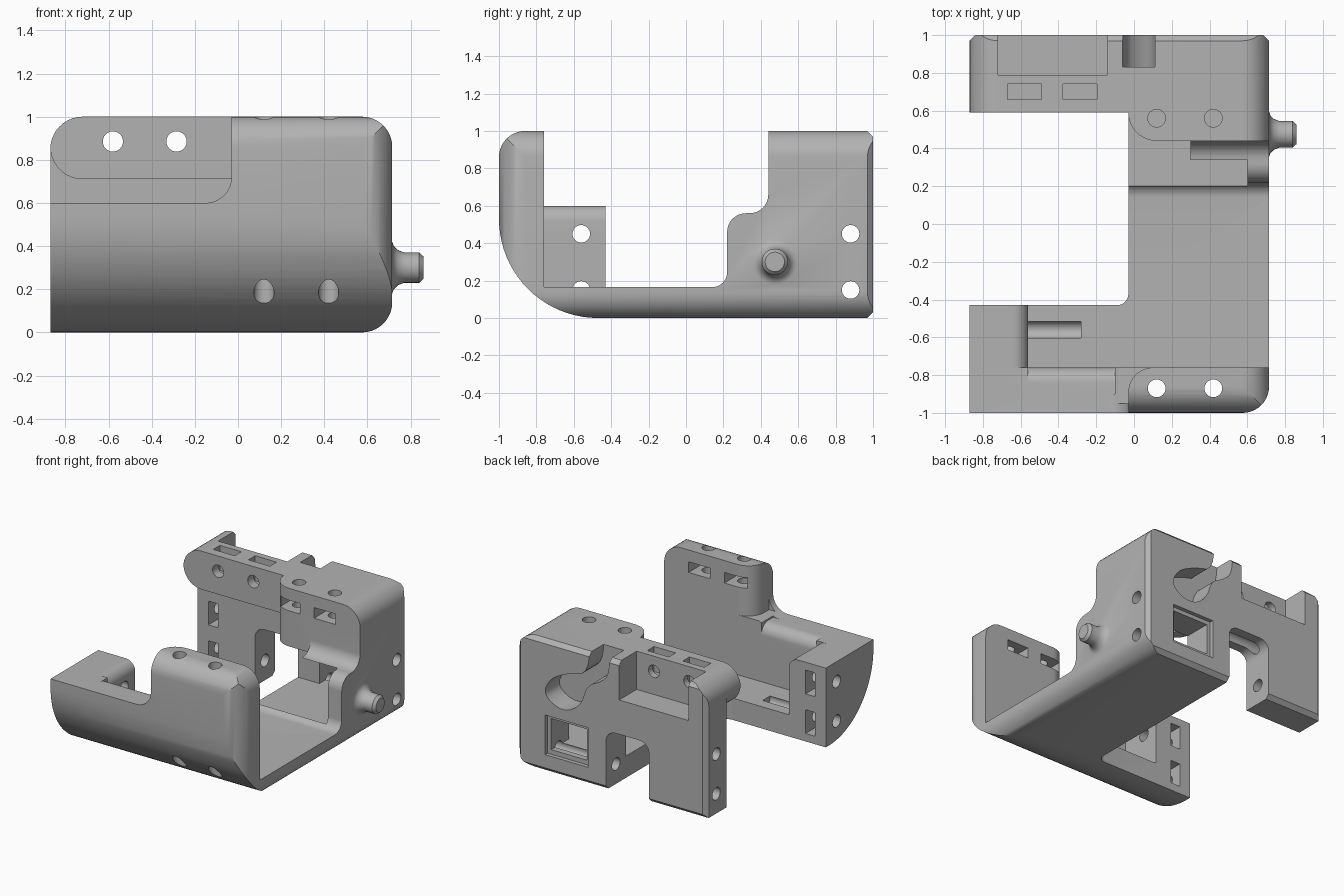
import bpy, bmesh, math
from mathutils import Vector

if "Cube" in bpy.data.objects:
    bpy.data.objects.remove(bpy.data.objects["Cube"], do_unlink=True)

grey = bpy.data.materials.new("plain grey")
grey.use_nodes = True
grey.diffuse_color = (0.45, 0.45, 0.45, 1)
grey.node_tree.nodes["Principled BSDF"].inputs["Base Color"].default_value = grey.diffuse_color


def outline(corners):
    """Right-angled corners (a, b[, radius[, steps]]) turned into rounded points."""
    pts, n = [], len(corners)
    for i, c in enumerate(corners):
        p = Vector(c[:2])
        if len(c) == 2:
            pts.append(p)
            continue
        r, steps = c[2], c[3] if len(c) > 3 else 10
        u = (Vector(corners[i - 1][:2]) - p).normalized()
        v = (Vector(corners[(i + 1) % n][:2]) - p).normalized()
        mid = p + (u + v) * r
        for k in range(steps + 1):
            t = math.pi / 2 * k / steps
            pts.append(mid - v * r * math.cos(t) - u * r * math.sin(t))
    return pts


def to_object(name, bm):
    bmesh.ops.recalc_face_normals(bm, faces=bm.faces)
    mesh = bpy.data.meshes.new(name)
    bm.to_mesh(mesh)
    bm.free()
    mesh.materials.append(grey)
    obj = bpy.data.objects.new(name, mesh)
    bpy.context.collection.objects.link(obj)
    return obj


def prism(name, axis, pts, lo, hi):
    place = {"x": lambda p, d: (d, p[0], p[1]),
             "y": lambda p, d: (p[0], d, p[1]),
             "z": lambda p, d: (p[0], p[1], d)}[axis]
    bm = bmesh.new()
    face = bm.faces.new([bm.verts.new(place(p, lo)) for p in pts])
    ext = bmesh.ops.extrude_face_region(bm, geom=[face])["geom"]
    shift = Vector(place((0, 0), hi - lo))
    bmesh.ops.translate(bm, vec=shift, verts=[v for v in ext if isinstance(v, bmesh.types.BMVert)])
    return to_object(name, bm)


def combine(tool, operation="DIFFERENCE"):
    mod = body.modifiers.new("combine", "BOOLEAN")
    mod.operation, mod.solver, mod.object = operation, "EXACT", tool
    bpy.context.view_layer.objects.active = body
    bpy.ops.object.modifier_apply(modifier=mod.name)
    bpy.data.objects.remove(tool, do_unlink=True)


def cut(axis, corners, lo, hi):
    combine(prism("cutter", axis, outline(corners), lo, hi))


def box(x0, x1, y0, y1, z0, z1):
    cut("z", [(x0, y0), (x1, y0), (x1, y1), (x0, y1)], z0, z1)


def hole(axis, a, b, lo, hi, r=0.047):
    ring = [(a + r * math.cos(math.tau * k / 24), b + r * math.sin(math.tau * k / 24))
            for k in range(24)]
    combine(prism("cutter", axis, ring, lo, hi))


L, R, MID = -0.87, 0.715, -0.03     # left end, right end, step between halves
FLOOR, WALL = 0.165, 0.76           # floor top, inner face of both walls

# Outer block, rounded in all three directions
body = prism("bracket_body", "x", outline([(-1, 0, 0.53, 20), (1, 0, 0.03, 1),
                                           (1, 1, 0.03, 1), (-1, 1, 0.14)]), L, R)
combine(prism("side_limits", "y", outline([(L, 0), (R, 0, 0.14), (R, 1, 0.14), (L, 1, 0.15)]),
              -2, 2), "INTERSECT")
combine(prism("plan_limits", "z", outline([(L, -1), (R, -1, 0.14), (R, 1, 0.03, 1),
                                           (L, 1, 0.03, 1)]), -2, 2), "INTERSECT")

# Central space with stepped side wall
cut("x", [(-WALL, FLOOR), (0.22, FLOOR, 0.08), (0.22, 0.56, 0.1), (0.44, 0.56, 0.1),
          (0.44, 2), (-WALL, 2)], MID, 2)
box(-0.2, 0.6, 0.2, WALL, FLOOR, 0.56)

# Open left side, and the rounded corner of the rear block
cut("z", [(-2, -0.43), (MID, -0.43, 0.06), (MID, 0.59), (-2, 0.59)], -1, 2)
cut("z", [(-0.1, 0.3), (0.3, 0.3), (0.3, 0.44), (MID, 0.44, 0.15), (MID, 0.7), (-0.1, 0.7)][:4]
    + [(MID, 0.59), (-0.1, 0.59)], FLOOR, 2)

# Space under the rear top bar
cut("y", [(-2, -1), (MID, -1), (MID, 0.71), (L, 0.71, 0.15), (L, 0.95), (-2, 0.95)], 0.5, WALL)

# Low front left arm: step, trough and softened inner edges
cut("y", [(-2, 0.6), (MID, 0.6, 0.12), (MID, 2), (-2, 2)], -2, -0.3)
box(-0.56, 0, -WALL, -0.3, FLOOR, 2)
cut("z", [(-0.1, -0.6), (0.2, -0.6), (0.2, -WALL), (MID, -WALL, 0.13),
          (MID, -0.95), (-0.1, -0.95)], 0.62, 2)
cut("x", [(-0.7, 0.45), (-WALL, 0.45), (-WALL, 0.6, 0.08), (-0.9, 0.6), (-0.9, 0.7), (-0.7, 0.7)],
    -0.56, -0.1)
cut("y", [(-0.5, 0.45), (-0.56, 0.45), (-0.56, 0.6, 0.08), (-0.7, 0.6), (-0.7, 0.7), (-0.5, 0.7)],
    -WALL, -0.3)

# Rear wall: doorway, window with flared rim, top recess
cut("y", [(-0.39, -1), (MID, -1), (MID, 0.45, 0.08), (-0.39, 0.45, 0.08)], 0.7, 2)
box(0.15, 0.45, 0.7, 2, FLOOR, 0.4)
box(0.12, 0.48, 0.97, 2, 0.13, 0.43)
box(-0.72, -0.14, 0.79, 2, 0.71, 2)

# Curved cable channel in the rear face
path = [(-0.06, 1.2), (-0.06, 0.88), (0.02, 0.8), (0.13, 0.75), (0.18, 0.58), (0.33, 0.49),
        (0.5, 0.58), (0.44, 0.72), (0.28, 0.8), (0.11, 0.84), (0.11, 1.2)]
for _ in range(2):
    smooth = []
    for p, q in zip(path, path[1:]):
        p, q = Vector(p), Vector(q)
        smooth += [p.lerp(q, 0.25), p.lerp(q, 0.75)]
    path = [path[0]] + smooth + [path[-1]]
combine(prism("channel", "y", path, 0.83, 1.5))

# Screw holes and nut pockets in the top of both walls
for x in (0.12, 0.42):
    hole("z", x, -0.87, -1, 2)
    hole("z", x, 0.56, 0.5, 2)
    box(x - 0.09, x + 0.09, -0.93, -0.7, 0.83, 0.91)
    box(x - 0.09, x + 0.09, 0.4, 0.63, 0.83, 0.91)

# Holes and pockets in the rear bar
for x in (-0.58, -0.285):
    hole("y", x, 0.885, 0.5, 0.9)
    box(x - 0.09, x + 0.09, 0.66, 0.74, 0.81, 2)

# Sideways holes and pockets in the front arm and rear leg
for z in (0.45, 0.15):
    hole("x", 0.88, z, -2, 2)
    hole("x", -0.56, z, -2, -0.28)
    box(-0.78, -0.7, -0.64, -0.4, z - 0.09, z + 0.09)
    box(-0.78, -0.7, 0.7, 0.95, z - 0.09, z + 0.09)

# Side peg with flared base
bm = bmesh.new()
rings = []
for x, r in [(0.65, 0.12), (0.715, 0.12), (0.722, 0.1), (0.74, 0.082), (0.77, 0.07),
             (0.84, 0.07), (0.86, 0.052)]:
    rings.append([bm.verts.new((x, 0.475 + r * math.cos(math.tau * k / 32),
                                0.3 + r * math.sin(math.tau * k / 32))) for k in range(32)])
for a, b in zip(rings, rings[1:]):
    for k in range(32):
        bm.faces.new((a[k - 1], a[k], b[k], b[k - 1]))
bm.faces.new(rings[0])
bm.faces.new(rings[-1])
combine(to_object("peg", bm), "UNION")

bpy.ops.object.select_all(action="DESELECT")
body.select_set(True)
bpy.context.view_layer.objects.active = body
bpy.ops.object.shade_smooth_by_angle(angle=math.radians(30))
